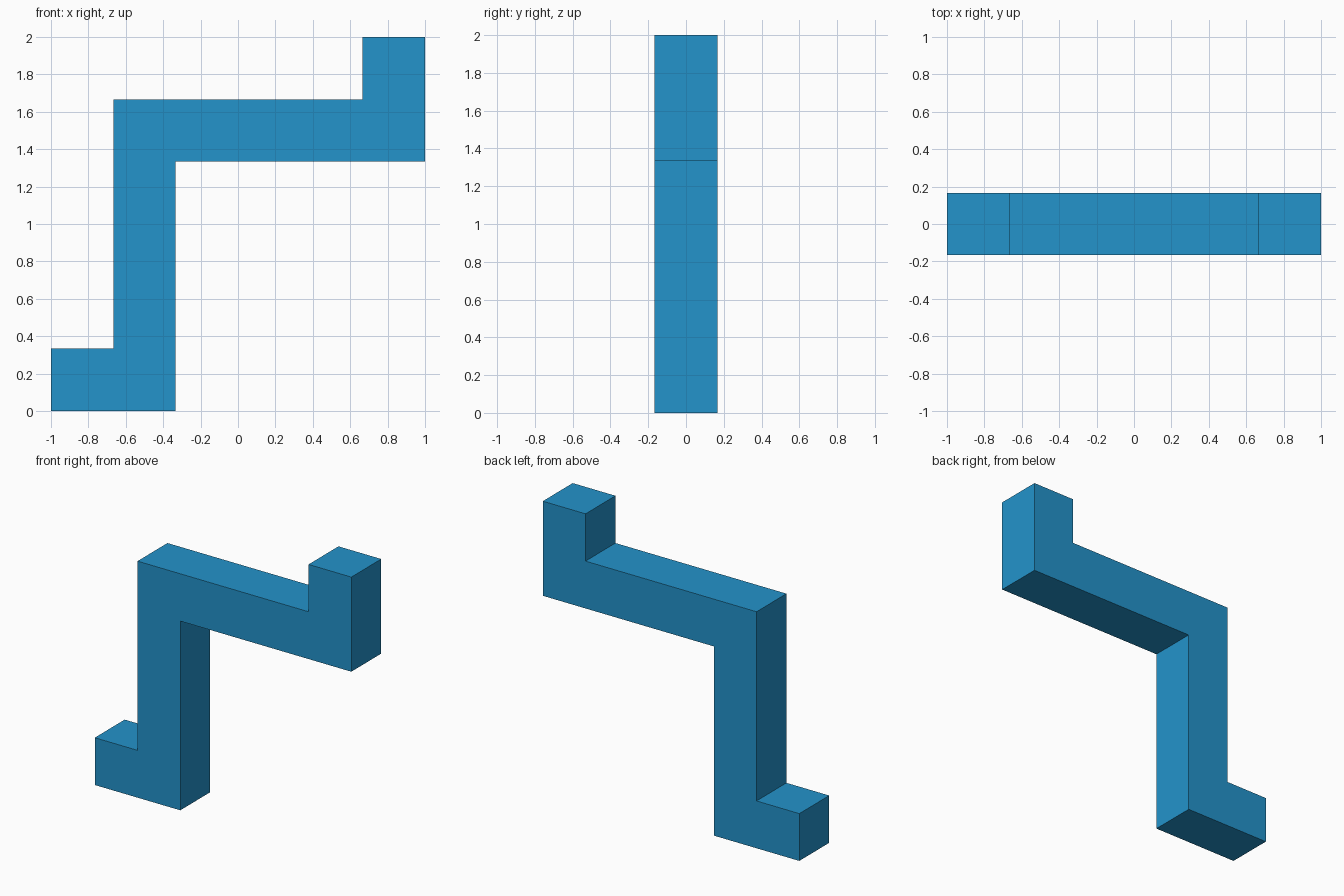
import bpy, bmesh

if "Cube" in bpy.data.objects:
    bpy.data.objects.remove(bpy.data.objects["Cube"])

U = 1 / 3  # one square module of the bar

# Flat blue colour
blue = bpy.data.materials.new("blue")
blue.diffuse_color = (0.0168, 0.292, 0.597, 1)
blue.use_nodes = True
blue.node_tree.nodes["Principled BSDF"].inputs["Base Color"].default_value = blue.diffuse_color

# Stepped outline in the front plane, measured in modules
outline = [(-3, 0), (-1, 0), (-1, 4), (3, 4), (3, 6),
           (2, 6), (2, 5), (-2, 5), (-2, 1), (-3, 1)]

# Extrude the outline from front to back
bm = bmesh.new()
face = bm.faces.new([bm.verts.new((x * U, -U / 2, z * U)) for x, z in outline])
ext = bmesh.ops.extrude_face_region(bm, geom=[face], use_keep_orig=True)
verts = [g for g in ext["geom"] if isinstance(g, bmesh.types.BMVert)]
bmesh.ops.translate(bm, verts=verts, vec=(0, U, 0))
bmesh.ops.recalc_face_normals(bm, faces=bm.faces[:])

mesh = bpy.data.meshes.new("stepped_bar")
bm.to_mesh(mesh)
bm.free()
mesh.materials.append(blue)
bpy.context.collection.objects.link(bpy.data.objects.new("stepped_bar", mesh))
